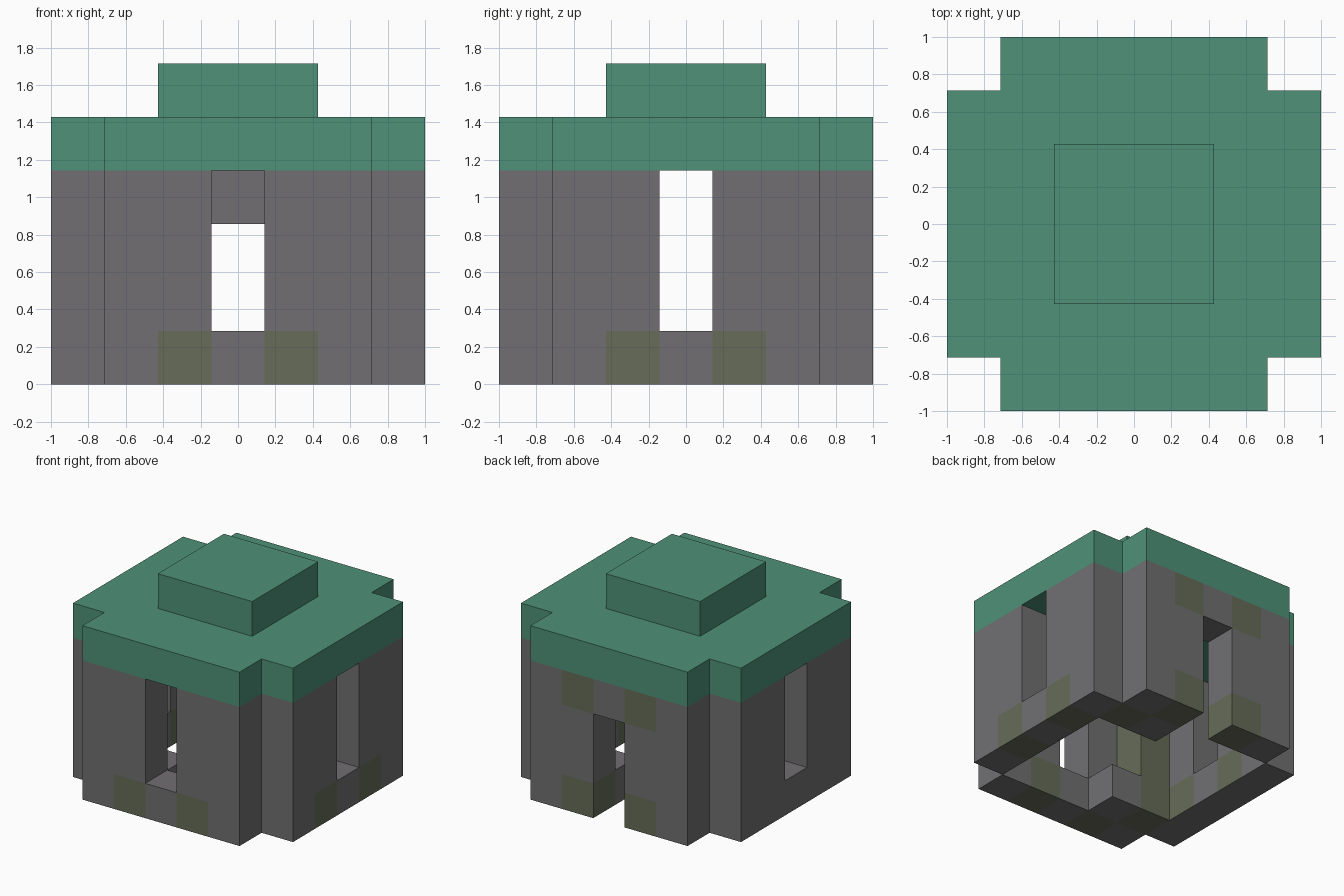
import bpy, bmesh, math
from mathutils import Vector

cube = bpy.data.objects.get("Cube")
if cube:
    bpy.data.objects.remove(cube, do_unlink=True)

N = 7              # blocks along each side
S = 2 / N          # block size


def material(name, rgb):
    m = bpy.data.materials.new(name)
    m.use_nodes = True
    m.diffuse_color = (*rgb, 1)
    bsdf = next(n for n in m.node_tree.nodes if n.type == 'BSDF_PRINCIPLED')
    bsdf.inputs["Base Color"].default_value = (*rgb, 1)
    bsdf.inputs["Roughness"].default_value = 0.9
    return m


STONE, MOSS, ROOF = range(3)
MATERIALS = [material("stone grey", (0.165, 0.159, 0.168)),
             material("mossy stone", (0.133, 0.150, 0.098)),
             material("roof green", (0.077, 0.283, 0.188))]

blocks = {}        # block position -> (part, material)


def fill(part, mat, xs, ys, zs):
    for x in xs:
        for y in ys:
            for z in zs:
                blocks[x, y, z] = (part, mat)


def clear(x, y, zs):
    for z in zs:
        blocks.pop((x, y, z), None)


last, mid = N - 1, N // 2
side = range(1, last)
sides = (mid - 1, mid + 1)

# Four walls, open at the corners
for edge in (0, last):
    fill("walls", STONE, side, [edge], range(4))
    fill("walls", STONE, [edge], side, range(4))

# Mossy blocks beside the openings
for edge in (0, last):
    fill("walls", MOSS, sides, [edge], [0])
fill("walls", MOSS, [last], sides, [0])
fill("walls", MOSS, sides, [last], [3])

# Windows on three sides, door at the back
clear(mid, 0, range(1, 4))
clear(0, mid, range(1, 4))
clear(last, mid, range(1, 4))
clear(mid, last, range(3))

# Inner posts with a low step beside each
fill("inner_posts", MOSS, [1], [1], range(4))
fill("inner_posts", MOSS, [5], [5], range(4))
fill("inner_steps", STONE, [2], [1], [0])
fill("inner_steps", STONE, [4], [5], [0])

# Cross-shaped roof slab and raised cap
fill("roof_slab", ROOF, range(N), side, [4])
fill("roof_slab", ROOF, side, range(N), [4])
fill("roof_cap", ROOF, range(2, 5), range(2, 5), [5])


def face_material(cell, direction, mat):
    # Moss on the inside of the right wall
    if cell[0] == 0 and cell[1] in sides and cell[2] == 0 and direction == (1, 0, 0):
        return MOSS
    return mat


def build(part):
    bm = bmesh.new()
    for cell, (owner, mat) in blocks.items():
        if owner != part:
            continue
        for axis in range(3):
            for sign in (-1, 1):
                n = tuple(sign if a == axis else 0 for a in range(3))
                if tuple(c + d for c, d in zip(cell, n)) in blocks:
                    continue
                normal = Vector(n)
                u = Vector([1 if a == (axis + 1) % 3 else 0 for a in range(3)])
                v = normal.cross(u)
                centre = Vector(cell) + Vector((0.5, 0.5, 0.5)) + normal / 2
                ring = [centre + (u * a + v * b) / 2
                        for a, b in ((-1, -1), (1, -1), (1, 1), (-1, 1))]
                face = bm.faces.new([bm.verts.new((p - Vector((N / 2, N / 2, 0))) * S)
                                     for p in ring])
                face.material_index = face_material(cell, n, mat)
    # Join the block faces into larger flat faces
    bmesh.ops.remove_doubles(bm, verts=bm.verts[:], dist=S / 100)
    bmesh.ops.dissolve_limit(bm, angle_limit=math.radians(1), verts=bm.verts[:],
                             edges=bm.edges[:], delimit={'MATERIAL'})
    mesh = bpy.data.meshes.new(part)
    bm.to_mesh(mesh)
    bm.free()
    for m in MATERIALS:
        mesh.materials.append(m)
    bpy.context.collection.objects.link(bpy.data.objects.new(part, mesh))


for part in ("walls", "inner_posts", "inner_steps", "roof_slab", "roof_cap"):
    build(part)
